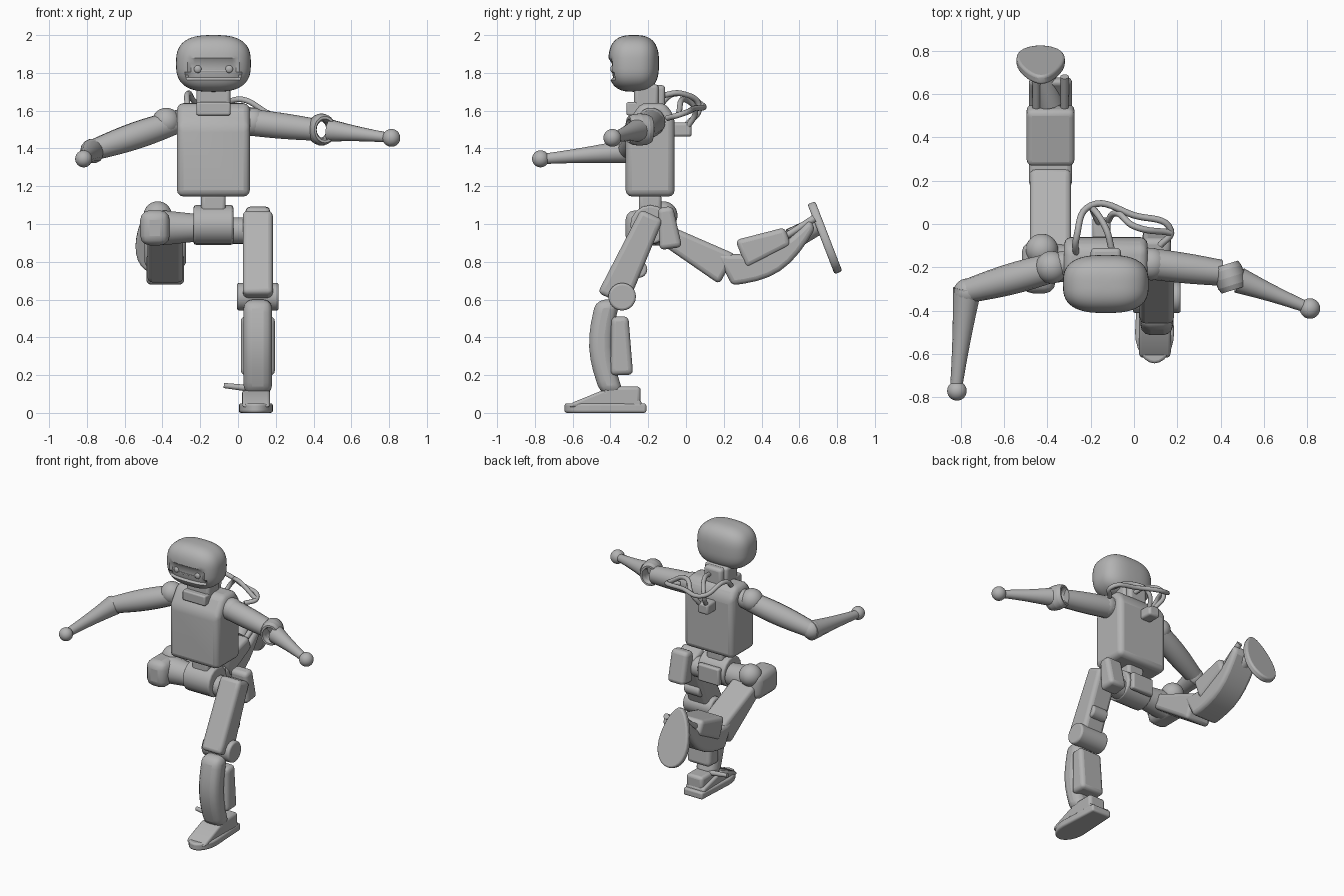
import bpy, bmesh, math
from mathutils import Vector

if "Cube" in bpy.data.objects:
    bpy.data.objects.remove(bpy.data.objects["Cube"])

grey = (.45, .45, .45, 1)
material = bpy.data.materials.new("neutral grey")
material.use_nodes = True
material.diffuse_color = grey
material.node_tree.nodes["Principled BSDF"].inputs["Base Color"].default_value = grey


def finish(part, bevel=0):
    """Apply colour, rounded edges and shading."""
    part.data.materials.append(material)
    if bevel:
        modifier = part.modifiers.new("rounding", "BEVEL")
        modifier.width, modifier.segments = bevel, 3
    bpy.ops.object.select_all(action="DESELECT")
    part.select_set(True)
    bpy.context.view_layer.objects.active = part
    if part.type == "CURVE":
        bpy.ops.object.convert(target="MESH")
    bpy.ops.object.shade_smooth_by_angle(angle=math.radians(35))


def add_part(name, data, bevel=0):
    part = bpy.data.objects.new(name, data)
    bpy.context.collection.objects.link(part)
    finish(part, bevel)


def add_mesh(name, bm, bevel=0):
    bmesh.ops.recalc_face_normals(bm, faces=bm.faces)
    mesh = bpy.data.meshes.new(name)
    bm.to_mesh(mesh)
    bm.free()
    add_part(name, mesh, bevel)


def along_x(a, b, depth):
    return (depth, a, b)


def along_z(a, b, depth):
    return (a, b, depth)


def prism(name, outline, middle, half, bevel=.02, place=along_x):
    """Extrude an outline by half its depth to each side of the middle."""
    bm = bmesh.new()
    near, far = [[bm.verts.new(place(a, b, depth)) for a, b in outline]
                 for depth in (middle - half, middle + half)]
    bm.faces.new(near)
    bm.faces.new(far)
    for i in range(len(outline)):
        bm.faces.new((near[i - 1], near[i], far[i], far[i - 1]))
    add_mesh(name, bm, bevel)


def bar(name, middle, half, start, end, widths, bow=0, bevel=.025):
    """Leg segment: a tapering, bowed side profile extruded along x."""
    start, end = Vector(start), Vector(end)
    along = (end - start).normalized()
    side = Vector((along.y, -along.x))
    front, back = [], []
    steps = 8
    for i in range(steps + 1):
        t = i / steps
        centre = start.lerp(end, t) + side * bow * math.sin(math.pi * t)
        width = widths[0] + (widths[1] - widths[0]) * t
        front.append(centre + side * width)
        back.append(centre - side * width)
    prism(name, front + back[::-1], middle, half, bevel)


def box(name, centre, size, bevel=.02):
    x, y, z = centre
    w, d, h = (s / 2 for s in size)
    prism(name, [(y - d, z - h), (y + d, z - h), (y + d, z + h), (y - d, z + h)], x, w, bevel)


def drum(name, centre, radius, half, sides=24):
    """Cylinder with its axis along x."""
    x, y, z = centre
    angles = [math.tau * i / sides for i in range(sides)]
    ring = [(y + radius * math.cos(a), z + radius * math.sin(a)) for a in angles]
    prism(name, ring, x, half, .012)


def ball(name, centre, size, power=1, rule=None):
    bm = bmesh.new()
    bmesh.ops.create_uvsphere(bm, u_segments=48, v_segments=32, radius=1)
    for v in bm.verts:
        v.co = [c + s * math.copysign(abs(k) ** power, k) for c, s, k in zip(centre, size, v.co)]
        if rule:
            rule(v.co)
    add_mesh(name, bm)


def joint(name, centre, radius):
    ball(name, centre, (radius, radius, radius))


def limb(name, start, end, radii, bulge=0):
    """Round tapering limb that can swell in the middle."""
    steps = 8
    curve = bpy.data.curves.new(name, "CURVE")
    curve.dimensions, curve.use_fill_caps = "3D", True
    curve.bevel_depth, curve.bevel_resolution = 1, 5
    spline = curve.splines.new("POLY")
    spline.points.add(steps)
    for i, point in enumerate(spline.points):
        t = i / steps
        point.co = Vector(start).lerp(Vector(end), t).to_4d()
        point.radius = radii[0] + (radii[1] - radii[0]) * t + bulge * math.sin(math.pi * t)
    add_part(name, curve)


def cable(name, route):
    curve = bpy.data.curves.new(name, "CURVE")
    curve.dimensions, curve.use_fill_caps = "3D", True
    curve.bevel_depth, curve.resolution_u = .015, 8
    spline = curve.splines.new("BEZIER")
    spline.bezier_points.add(len(route) - 1)
    for point, place in zip(spline.bezier_points, route):
        point.co = place
        point.handle_left_type = point.handle_right_type = "AUTO"
    add_part(name, curve)


trunk_x = -.13
left_x = .105
right_x = -.385


# Head with a sunken face band, eyes and a slit
def face_band(co):
    if co.y < -.3 and abs(co.x - trunk_x) < .135 and abs(co.z - 1.815) < .05:
        co.y += .018


ball("head", (trunk_x, -.277, 1.85), (.198, .134, .15), .72, face_band)
for side, label in ((-1, "right"), (1, "left")):
    ball(label + "_eye", (trunk_x + side * .083, -.388, 1.82), (.02, .012, .02))
box("face_slit", (trunk_x, -.385, 1.81), (.14, .02, .01), .002)

# Neck
box("neck", (trunk_x, -.21, 1.65), (.18, .13, .18))
box("neck_back", (trunk_x, -.15, 1.66), (.14, .08, .15))
box("collar", (trunk_x, -.26, 1.61), (.18, .11, .07), .01)

# Torso with sloping shoulders
torso_side = [(-.32, 1.145), (-.06, 1.145), (-.06, 1.57), (-.11, 1.64), (-.24, 1.64), (-.32, 1.52)]
prism("torso", torso_side, trunk_x, .193, .035)

# Waist and pelvis
box("waist_post", (trunk_x, -.19, 1.1), (.13, .12, .12))
drum("pelvis_drum", (trunk_x, -.19, .995), .105, .105, 16)
drum("left_hip_axle", (0, -.18, .965), .07, .05)
limb("right_hip_axle", (-.22, -.18, .98), (-.4, -.18, .98), (.075, .095))
box("pelvis_bracket", (trunk_x, -.08, .99), (.17, .04, .12), .012)

# Right arm, bent forward at the elbow
joint("right_shoulder", (-.38, -.2, 1.54), .075)
limb("right_upper_arm", (-.3, -.18, 1.55), (-.77, -.31, 1.39), (.06, .055), .015)
joint("right_elbow", (-.77, -.315, 1.387), .063)
limb("right_forearm", (-.77, -.3, 1.386), (-.82, -.75, 1.345), (.066, .028), -.004)
joint("right_hand", (-.817, -.77, 1.345), .045)

# Left arm, stretched out, with an open elbow
joint("left_shoulder", (.08, -.185, 1.54), .075)
limb("left_upper_arm", (.05, -.18, 1.54), (.4, -.225, 1.5), (.072, .06), .004)
limb("left_forearm", (.485, -.26, 1.495), (.8, -.385, 1.457), (.06, .026), -.004)
joint("left_hand", (.812, -.39, 1.456), .047)
bpy.ops.mesh.primitive_torus_add(major_radius=.053, minor_radius=.018, major_segments=28, minor_segments=10,
                                 location=(.442, -.245, 1.5), rotation=(math.pi / 2, 0, .3))
elbow_ring = bpy.context.object
elbow_ring.name = "left_elbow_ring"
elbow_ring.scale = (1, 1.2, 3.6)
finish(elbow_ring)

# Left leg, standing
bar("left_thigh", left_x, .079, (-.18, 1.05), (-.39, .6), (.065, .085))
bar("left_hip_cover", left_x, .065, (-.11, 1.09), (-.08, .87), (.04, .06))
limb("left_hip_cap", (left_x, -.19, .97), (left_x, -.254, .995), (.05, .05))
drum("left_thigh_motor", (left_x, -.25, .76), .045, .06)
drum("left_knee", (left_x, -.338, .615), .073, .11)
bar("left_shin", left_x, .075, (-.41, .6), (-.39, .1), (.065, .06), .05, .045)
bar("left_calf", left_x, .09, (-.35, .51), (-.34, .2), (.045, .06))
box("left_ankle", (left_x, -.34, .09), (.13, .2, .1))
limb("ankle_rod", (-.075, -.36, .145), (.06, -.36, .13), (.014, .018))

# Left foot: a sole with a round toe and a sloping upper
toe_angles = [math.pi * i / 12 for i in range(13)]
sole = [(left_x - .01 - .09 * math.cos(a), -.5 - .143 * math.sin(a)) for a in toe_angles]
prism("left_sole", sole + [(.17, -.21), (.02, -.21)], .025, .025, .012, along_z)
prism("left_foot_top", [(-.62, .03), (-.6, .055), (-.44, .12), (-.24, .07), (-.23, .03)], .096, .074)

# Right leg, raised behind
box("right_hip_housing", (-.44, -.2, .98), (.155, .24, .185), .05)
joint("right_hip_ball", (-.425, -.12, 1.045), .075)
bar("right_thigh", right_x, .095, (-.14, .96), (.22, .76), (.05, .09))
bar("right_shin", right_x, .1, (.2, .76), (.67, 1), (.095, .03), .08)
bar("right_calf", right_x, .11, (.29, .84), (.54, .935), (.08, .05))
for side in (-1, 1):
    x = right_x + side * .065
    limb("right_ankle_link", (x, .52, .93), (x, .68, 1.03), (.018, .02))
limb("right_ankle", (right_x, .56, .92), (-.42, .71, 1), (.06, .05))


def foot_plane(across, heelward, depth):
    """Place the sole so that the toe hangs down and back."""
    along = Vector((.01, -.36, .93))
    outward = Vector((0, .93, .36))
    return Vector((across - .43, .735, .928)) + along * heelward + outward * depth


egg_angles = [math.tau * i / 28 for i in range(28)]
egg = [((.108 - .03 * math.sin(a)) * math.cos(a), .2 * math.sin(a)) for a in egg_angles]
prism("right_foot", egg, 0, .022, .012, foot_plane)

# Back connector and cables
box("cable_box", (-.15, -.02, 1.5), (.085, .1, .075), .015)
cable("long_cable", [(-.265, -.16, 1.6), (-.265, -.06, 1.69), (-.2, .085, 1.63),
                     (0, .04, 1.61), (.17, -.03, 1.58), (.12, -.1, 1.56)])
cable("upper_cable", [(-.1, -.13, 1.68), (-.13, -.02, 1.69), (-.19, .07, 1.62), (-.16, 0, 1.52)])
cable("shoulder_cable", [(-.13, 0, 1.5), (-.08, .05, 1.6), (0, -.01, 1.66), (.17, -.04, 1.58)])
